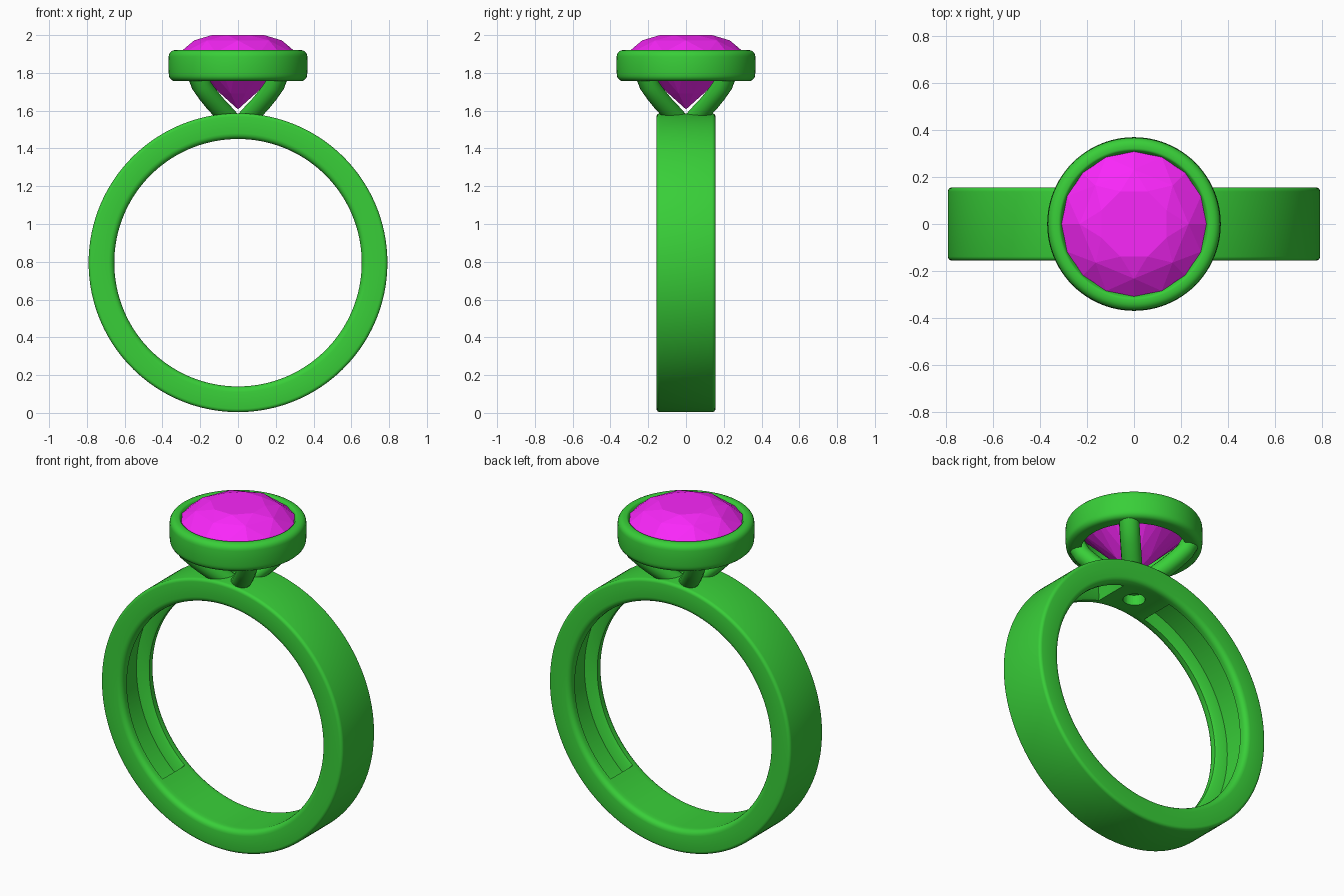
import bpy, bmesh
from math import sin, cos, pi, radians

if "Cube" in bpy.data.objects:
    bpy.data.objects.remove(bpy.data.objects["Cube"])

ZC = 0.795  # centre height of the band


def material(name, color):
    m = bpy.data.materials.new(name)
    m.diffuse_color = color
    m.use_nodes = True
    m.node_tree.nodes["Principled BSDF"].inputs["Base Color"].default_value = m.diffuse_color
    return m


GREEN = material("green_metal", (0.04, 0.62, 0.04, 1))
PINK = material("magenta_gem", (0.95, 0.02, 0.95, 1))


def add_object(name, bm, mat, smooth=True):
    bmesh.ops.recalc_face_normals(bm, faces=bm.faces)
    me = bpy.data.meshes.new(name)
    bm.to_mesh(me)
    bm.free()
    ob = bpy.data.objects.new(name, me)
    bpy.context.collection.objects.link(ob)
    me.materials.append(mat)
    if smooth:
        bpy.ops.object.select_all(action='DESELECT')
        bpy.context.view_layer.objects.active = ob
        ob.select_set(True)
        bpy.ops.object.shade_smooth_by_angle(angle=radians(40))
    return ob


def skin(rings, wrap=True):
    """Join equal-length closed loops of points into a surface."""
    bm = bmesh.new()
    vs = [[bm.verts.new(p) for p in r] for r in rings]
    n, k = len(vs), len(vs[0])
    for i in range(n if wrap else n - 1):
        a, b = vs[i], vs[(i + 1) % n]
        for j in range(k):
            bm.faces.new((a[j], a[(j + 1) % k], b[(j + 1) % k], b[j]))
    if not wrap:
        bm.faces.new(vs[0])
        bm.faces.new(vs[-1])
    return bm


def arc(cx, cy, r, a0, a1, n=4):
    return [(cx + r * cos(radians(a0 + (a1 - a0) * i / n)),
             cy + r * sin(radians(a0 + (a1 - a0) * i / n))) for i in range(n + 1)]


# Band: swept section (y, radius); the inside is hollowed on both flanks
def band_section(depth):
    ri, ro, w = 0.655, 0.791, 0.156
    return (arc(-w + .03, ri + .03, .03, 180, 270) +
            [(-.105, ri), (-.095, ri + depth * .2), (-.085, ri + depth),
             (.085, ri + depth), (.095, ri + depth * .2), (.105, ri)] +
            arc(w - .03, ri + .03, .03, 270, 360) +
            arc(w - .018, ro - .018, .018, 0, 90) +
            arc(-w + .018, ro - .018, .018, 90, 180))


HOLLOW = 0.07
stations = []
for start, end, depth in ((-14, 14, 0), (14.3, 139.7, HOLLOW),
                          (140, 220, 0), (220.3, 345.7, HOLLOW)):
    n = round((end - start) / 2)
    stations += [(radians(start + (end - start) * i / n), depth) for i in range(n + 1)]
band = add_object("band", skin([[(r * sin(t), y, ZC + r * cos(t)) for y, r in band_section(d)]
                                for t, d in stations]), GREEN)

# Blind round hole inside the band, below the gem
bm = bmesh.new()
bmesh.ops.create_cone(bm, cap_ends=True, segments=32, radius1=.06, radius2=.06, depth=.14)
bmesh.ops.translate(bm, verts=bm.verts, vec=(0, 0, 1.44))
cutter = add_object("hole_cutter", bm, GREEN, False)
cutter.hide_render = True
cutter.hide_set(True)
cut = band.modifiers.new("hole", 'BOOLEAN')
cut.operation, cut.object, cut.solver = 'DIFFERENCE', cutter, 'EXACT'

# Bezel: lathed collar around the gem
profile = ([(.285, 1.757), (.285, 1.88), (.306, 1.905)] +
           arc(.322, 1.908, .013, 150, 90, 3) + arc(.332, 1.886, .035, 90, 0, 5) +
           [(.369, 1.84), (.367, 1.80)] + arc(.332, 1.790, .034, 0, -90, 5))
N = 96
add_object("bezel", skin([[(r * cos(2 * pi * i / N), r * sin(2 * pi * i / N), z)
                           for r, z in profile] for i in range(N)]), GREEN)

# Prongs: four curved round bars on the diagonals
path = [(.05, 1.545), (.11, 1.592), (.17, 1.637), (.225, 1.685), (.275, 1.735), (.31, 1.80)]
for q in range(4):
    a = radians(45 + 90 * q)
    rings = []
    for i, (r, z) in enumerate(path):
        p0, p1 = path[max(i - 1, 0)], path[min(i + 1, len(path) - 1)]
        dr, dz = p1[0] - p0[0], p1[1] - p0[1]
        length = (dr * dr + dz * dz) ** .5
        ring = []
        for k in range(16):
            u, v = .05 * cos(k * pi / 8), .055 * sin(k * pi / 8)
            rr, zz = r + u * dz / length, z - u * dr / length
            ring.append((rr * cos(a) - v * sin(a), rr * sin(a) + v * cos(a), zz))
        rings.append(ring)
    add_object(f"prong_{q + 1}", skin(rings, False), GREEN)

# Gem: faceted brilliant as the hull of its corner rings
bm = bmesh.new()
for count, r, z, turn in ((8, .15, 2.0, .5), (8, .232, 1.972, 0), (16, .308, 1.908, 0),
                          (16, .308, 1.895, 0), (8, .10, 1.69, .5), (1, 0, 1.607, 0)):
    for i in range(count):
        t = 2 * pi * (i + turn) / count
        bm.verts.new((r * cos(t), r * sin(t), z))
bmesh.ops.convex_hull(bm, input=bm.verts)
add_object("gem", bm, PINK, False)
